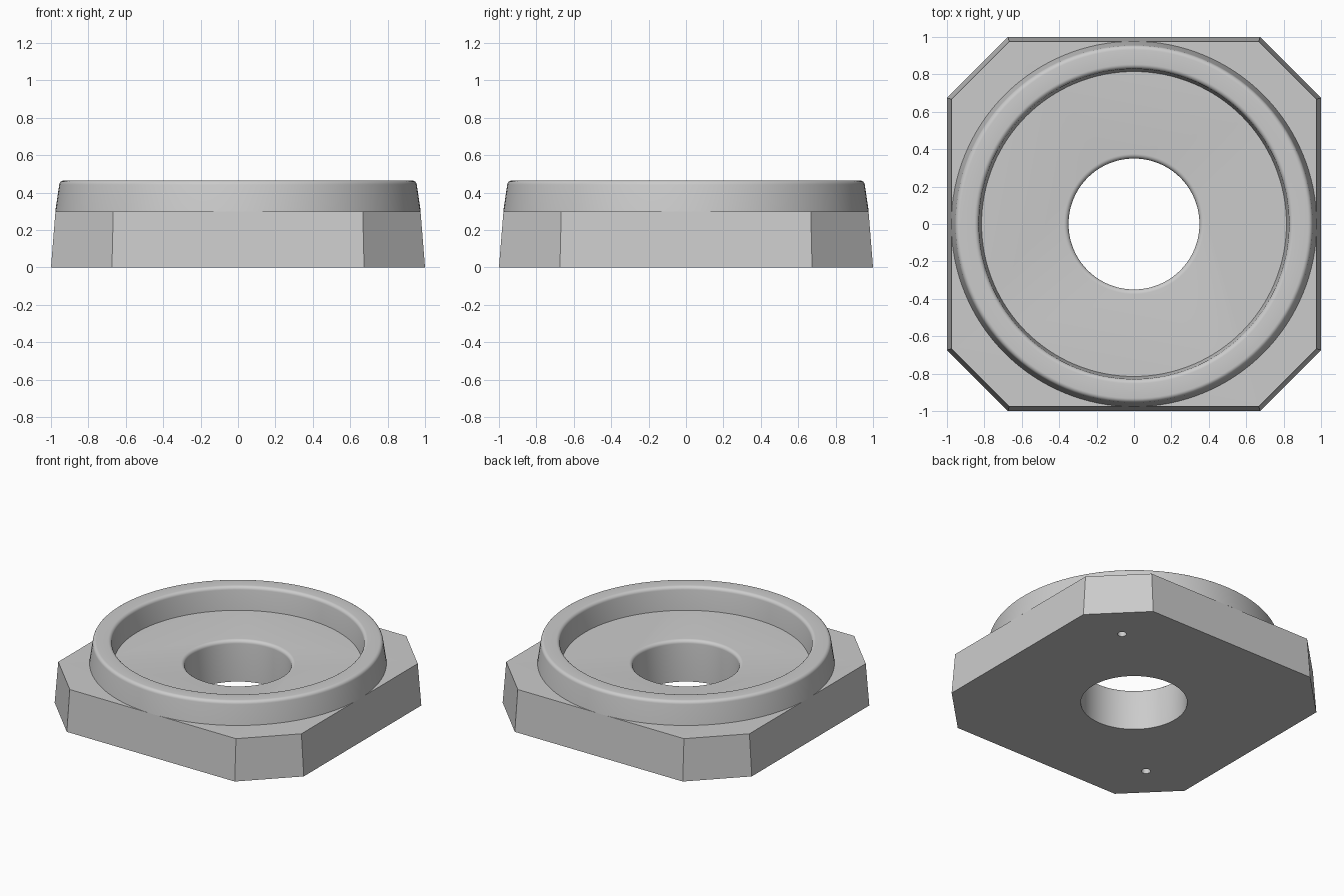
import bpy, bmesh, math

if "Cube" in bpy.data.objects:
    bpy.data.objects.remove(bpy.data.objects["Cube"], do_unlink=True)

SEGMENTS = 128
PLATE_TOP = 0.30
RIM_TOP = 0.465

grey = bpy.data.materials.new("light_grey")
grey.use_nodes = True
colour = (0.6, 0.6, 0.6, 1)
grey.diffuse_color = colour
grey.node_tree.nodes["Principled BSDF"].inputs["Base Color"].default_value = colour


def make_object(name, bm):
    bmesh.ops.recalc_face_normals(bm, faces=bm.faces)
    mesh = bpy.data.meshes.new(name)
    bm.to_mesh(mesh)
    bm.free()
    mesh.materials.append(grey)
    obj = bpy.data.objects.new(name, mesh)
    bpy.context.collection.objects.link(obj)
    return obj


def lathe(name, profile, closed=False):
    """Spin a list of (radius, height) points around the z axis."""
    bm = bmesh.new()
    verts = [bm.verts.new((r, 0, z)) for r, z in profile]
    edges = [bm.edges.new(pair) for pair in zip(verts, verts[1:])]
    if closed:
        edges.append(bm.edges.new((verts[-1], verts[0])))
    bmesh.ops.spin(bm, geom=verts + edges, axis=(0, 0, 1), cent=(0, 0, 0),
                   angle=math.tau, steps=SEGMENTS, use_duplicate=False)
    bmesh.ops.remove_doubles(bm, verts=bm.verts, dist=1e-5)
    return make_object(name, bm)


def arc(r, z, radius, start, end, steps=6):
    """Points of a fillet in the (radius, height) plane, angles in degrees."""
    angles = [math.radians(start + (end - start) * i / steps) for i in range(steps + 1)]
    return [(r + radius * math.cos(a), z + radius * math.sin(a)) for a in angles]


def octagon(bm, half, corner, z):
    quarter = [(half, -corner), (half, corner)]
    points = []
    for _ in range(4):
        points += quarter
        quarter = [(-y, x) for x, y in quarter]
    return [bm.verts.new((x, y, z)) for x, y in points]


def cut(target, cutter):
    cutter.hide_render = True
    cutter.hide_set(True)
    mod = target.modifiers.new(cutter.name, "BOOLEAN")
    mod.operation = "DIFFERENCE"
    mod.solver = "EXACT"
    mod.object = cutter
    bpy.context.view_layer.objects.active = target
    bpy.ops.object.modifier_apply(modifier=mod.name)
    bpy.data.objects.remove(cutter, do_unlink=True)


# Square base plate with clipped corners and drafted sides
bm = bmesh.new()
low = octagon(bm, 1.0, 0.674, 0)
high = octagon(bm, 0.976, 0.667, PLATE_TOP)
bm.faces.new(low)
bm.faces.new(high)
for i in range(8):
    j = (i + 1) % 8
    bm.faces.new((low[i], low[j], high[j], high[i]))
plate = make_object("base_plate", bm)

# Centre bore with a rounded upper lip
lip = 0.025
bore = [(0, -0.1), (0.35, -0.1)]
bore += arc(0.35 + lip, PLATE_TOP - lip, lip, 180, 90)
bore += [(0.35 + lip, PLATE_TOP + 0.1), (0, PLATE_TOP + 0.1)]
cut(plate, lathe("bore_cutter", bore))

# Two small blind holes in the underside, on opposite corners
for side in (-1, 1):
    bm = bmesh.new()
    bmesh.ops.create_cone(bm, cap_ends=True, segments=32, radius1=0.03,
                          radius2=0.03, depth=0.3)
    bmesh.ops.translate(bm, verts=bm.verts, vec=(side * 0.64, side * 0.64, 0))
    cut(plate, make_object("pin_hole_cutter", bm))

# Raised round rim with drafted walls and rounded edges
fillet = 0.025
profile = [(0.977, PLATE_TOP)]
profile += arc(0.956 - fillet, RIM_TOP - fillet, fillet, 6, 90)
profile += arc(0.829 + fillet, RIM_TOP - fillet, fillet, 90, 175)
profile += [(0.815, PLATE_TOP)]
rim = lathe("raised_rim", profile)

# Smooth shading with crisp edges
for obj in (plate, rim):
    bpy.ops.object.select_all(action="DESELECT")
    obj.select_set(True)
    bpy.context.view_layer.objects.active = obj
    bpy.ops.object.shade_smooth_by_angle(angle=math.radians(30))
